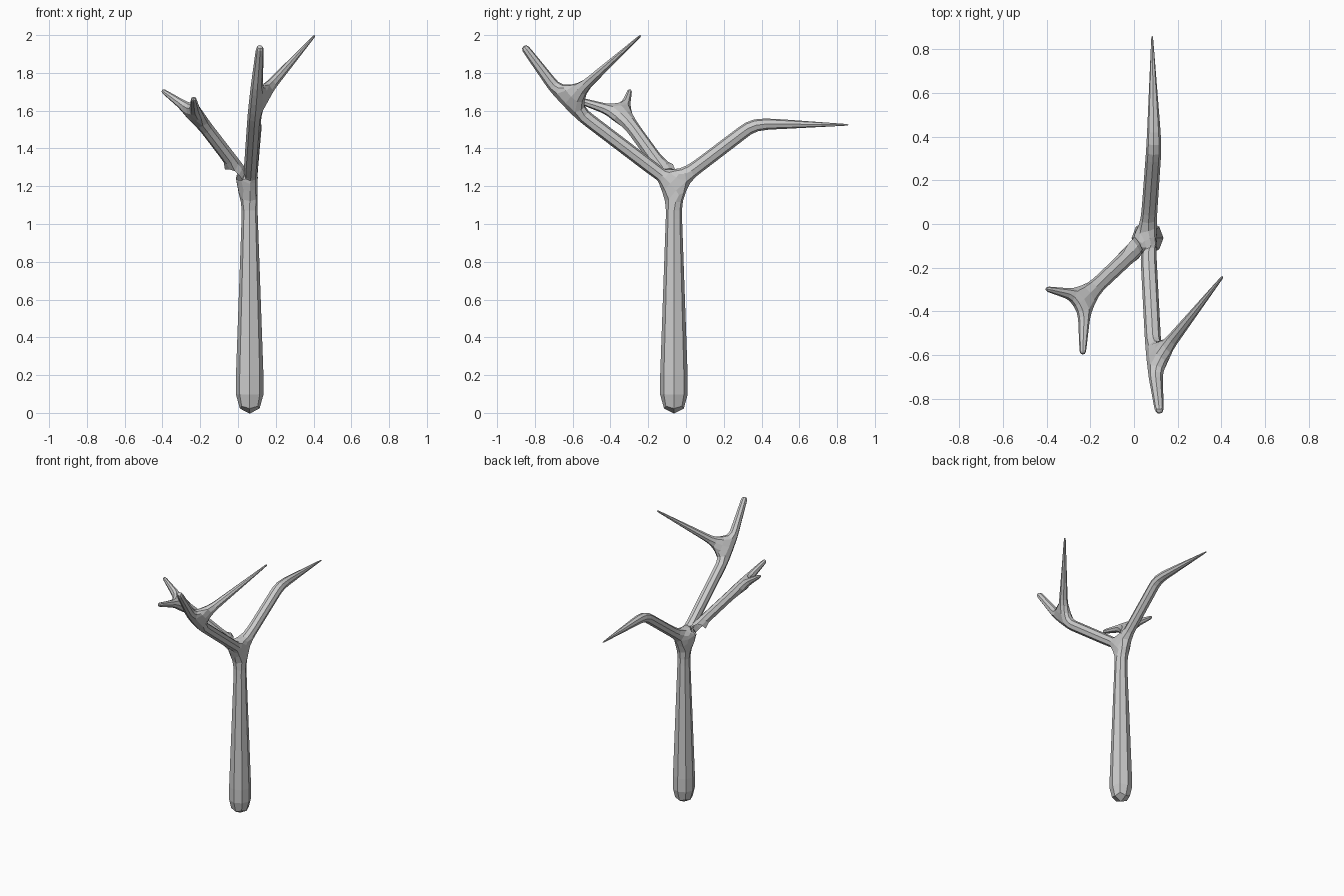
import bpy

if "Cube" in bpy.data.objects:
    bpy.data.objects.remove(bpy.data.objects["Cube"])

# Skeleton joints: (x, y, z, radius)
joints = {
    "base": (0.062, -0.064, -0.022, 0.088),
    "crotch": (0.062, -0.064, 1.208, 0.040),
    # back branch
    "a1": (0.092, 0.36, 1.53, 0.038),
    "a2": (0.083, 0.862, 1.525, 0.004),
    # front branch with two tips
    "b1": (0.092, -0.635, 1.642, 0.040),
    "b2": (0.117, -0.862, 1.945, 0.022),
    "b3": (0.408, -0.238, 2.0, 0.006),
    # left branch with two tips
    "c1": (-0.225, -0.335, 1.582, 0.038),
    "c2": (-0.405, -0.296, 1.71, 0.012),
    "c3": (-0.235, -0.60, 1.665, 0.015),
}
links = ["base crotch", "crotch a1", "a1 a2", "crotch b1", "b1 b2", "b1 b3",
         "crotch c1", "c1 c2", "c1 c3"]
names = list(joints)
edges = [tuple(names.index(n) for n in l.split()) for l in links]

mesh = bpy.data.meshes.new("bare_tree")
mesh.from_pydata([j[:3] for j in joints.values()], edges, [])
tree = bpy.data.objects.new("bare_tree", mesh)
bpy.context.collection.objects.link(tree)

# Skin the skeleton, then round the square limbs to eight sides
skin = tree.modifiers.new("skin", 'SKIN')
skin.branch_smoothing = 0.0
for i, j in enumerate(joints.values()):
    v = mesh.skin_vertices[0].data[i]
    v.radius = (j[3], j[3])
    v.use_root = (i == 0)
sub = tree.modifiers.new("round", 'SUBSURF')
sub.levels = sub.render_levels = 1
